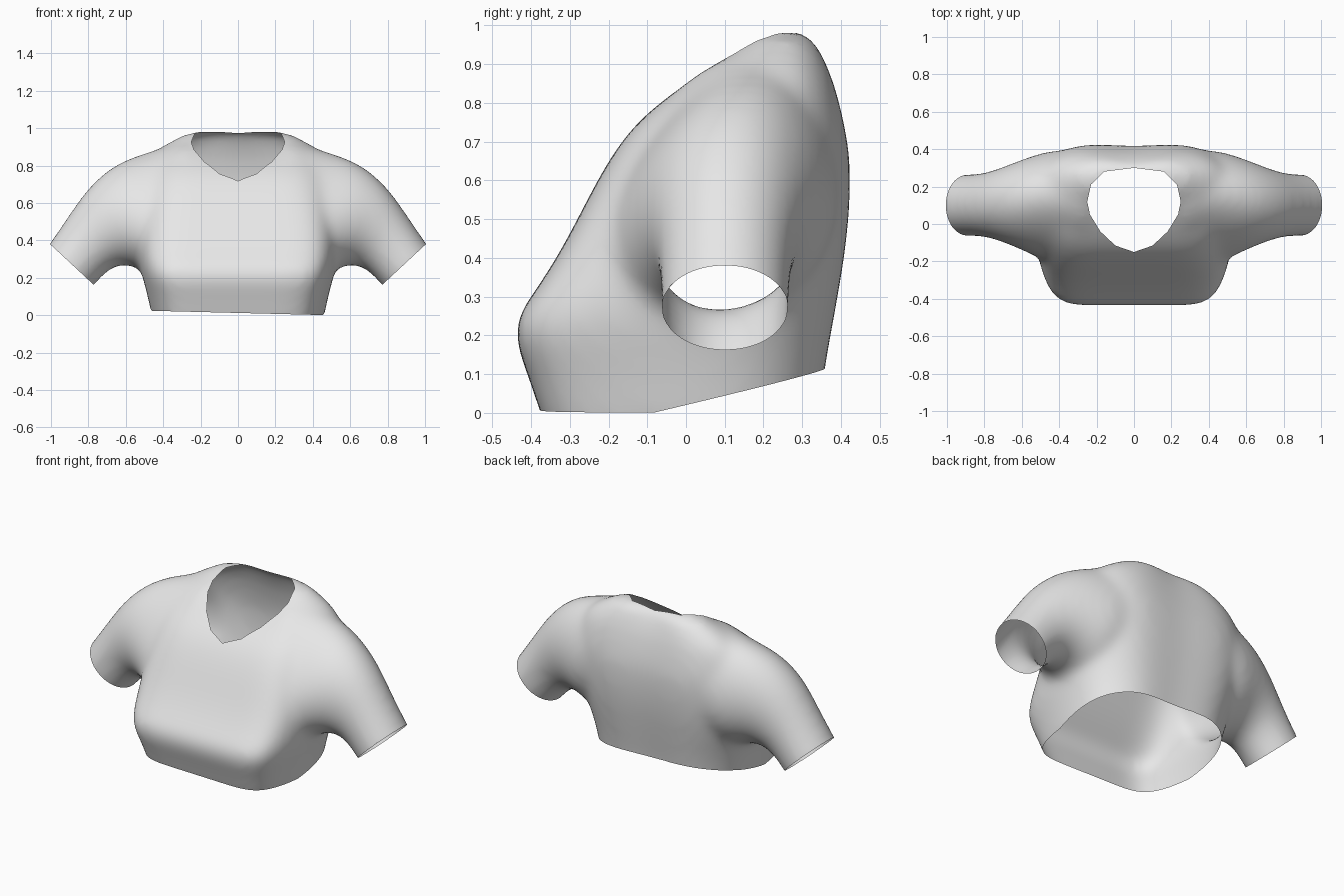
import bpy, bmesh, math
from mathutils import Vector

cube = bpy.data.objects.get("Cube")
if cube:
    bpy.data.objects.remove(cube)


def loft(bm, rings):
    """Skin a list of equal rings into a closed solid."""
    loops = [[bm.verts.new(p) for p in ring] for ring in rings]
    for a, b in zip(loops, loops[1:]):
        for i in range(len(a)):
            j = (i + 1) % len(a)
            bm.faces.new((a[i], a[j], b[j], b[i]))
    bm.faces.new(loops[0][::-1])
    bm.faces.new(loops[-1])


def torso_ring(z, front, back, width, corner):
    """Flat front with soft corners, rounded back with a shallow spine."""
    mid = front + 0.58 * (back - front)
    half = [(corner * 0.5, front), (corner, front),
            (0.3 * corner + 0.7 * width, front + 0.4 * (mid - front)),
            (width, mid),
            (width * 0.9, back - 0.33 * (back - mid)),
            (width * 0.5, back + 0.02)]
    pts = [(0, front)] + half + [(0, back - 0.02)]
    pts += [(-x, y) for x, y in reversed(half)]
    return [(x, y, z) for x, y in pts]


def sleeve_ring(side, top, bottom, y0, y1, lean, n=16):
    """Ellipse spanning top to bottom in x-z and y0 to y1, its front leaning back."""
    top, bottom = Vector(top), Vector(bottom)
    middle, half = (top + bottom) / 2, (top - bottom) / 2
    ring = []
    for i in range(n):
        a = 2 * math.pi * i / n
        p = middle + half * math.cos(a)
        y = (y0 + y1) / 2 + (y1 - y0) / 2 * math.sin(a)
        y += lean * (p.y - middle.y) * (1 - math.sin(a)) / 2
        ring.append((side * p.x, y, p.y))
    return ring


# Torso: height, front, back, half width, half width of the front corners
torso = [(-0.14, -0.33, 0.33, 0.44, 0.36), (0.0, -0.375, 0.345, 0.475, 0.37),
         (0.12, -0.415, 0.36, 0.5, 0.4), (0.225, -0.458, 0.38, 0.53, 0.43),
         (0.31, -0.39, 0.395, 0.55, 0.44), (0.43, -0.315, 0.415, 0.57, 0.44),
         (0.55, -0.255, 0.425, 0.58, 0.42), (0.67, -0.19, 0.425, 0.58, 0.39),
         (0.76, -0.12, 0.405, 0.56, 0.36), (0.84, -0.015, 0.385, 0.51, 0.34),
         (0.9, 0.075, 0.36, 0.43, 0.3), (0.95, 0.15, 0.335, 0.33, 0.24),
         (0.99, 0.2, 0.305, 0.26, 0.2)]

# Sleeves: top (x, z), bottom (x, z), front, back, lean
sleeve = [((0.2, 0.96), (0.2, 0.36), -0.19, 0.39, 0.42),
          ((0.32, 0.93), (0.34, 0.26), -0.2, 0.405, 0.45),
          ((0.47, 0.885), (0.45, 0.19), -0.19, 0.4, 0.42),
          ((0.64, 0.83), (0.535, 0.25), -0.15, 0.355, 0.25),
          ((0.79, 0.71), (0.62, 0.27), -0.1, 0.305, 0.08),
          ((0.9, 0.55), (0.69, 0.24), -0.07, 0.275, 0),
          ((1.01, 0.385), (0.77, 0.155), -0.07, 0.27, 0),
          ((1.1, 0.27), (0.86, 0.04), -0.07, 0.27, 0)]

bm = bmesh.new()
loft(bm, [torso_ring(*r) for r in torso])
for side in (1, -1):
    loft(bm, [sleeve_ring(side, *r) for r in sleeve])
bmesh.ops.recalc_face_normals(bm, faces=bm.faces[:])
mesh = bpy.data.meshes.new("shirt")
bm.to_mesh(mesh)
bm.free()
shirt = bpy.data.objects.new("shirt", mesh)
bpy.context.collection.objects.link(shirt)

# Round the parts, fuse them and soften the joins
rounding = shirt.modifiers.new("rounding", 'SUBSURF')
rounding.levels = 2
fuse = shirt.modifiers.new("fuse", 'REMESH')
fuse.mode = 'VOXEL'
fuse.voxel_size = 0.02
soften = shirt.modifiers.new("soften", 'SMOOTH')
soften.factor = 0.5
soften.iterations = 26
evaluated = shirt.evaluated_get(bpy.context.evaluated_depsgraph_get())
bm = bmesh.new()
bm.from_mesh(evaluated.to_mesh())
evaluated.to_mesh_clear()
shirt.modifiers.clear()


def cut(point, normal, keep_all=False, where=lambda c: True):
    """Slice along a plane, dropping the outer side unless told otherwise."""
    faces = [f for f in bm.faces if where(f.calc_center_median())]
    geom = faces + list({e for f in faces for e in f.edges}) \
        + list({v for f in faces for v in f.verts})
    bmesh.ops.bisect_plane(bm, geom=geom, dist=0.0005, plane_co=point,
                           plane_no=normal, clear_outer=not keep_all)


# Hem: nearly level in front, rising toward the back
cut((0, 0, 0.012), (-0.025, 0, -1))
cut((0, -0.1, 0.008), (-0.025, 0.24, -1))

# Cuffs
for side in (1, -1):
    cut((side * 0.887, 0, 0.27), (side * 0.68, 0, -0.73))

# Neck opening: pointed in front, round behind
half = [(0.1, -0.115), (0.18, -0.04), (0.235, 0.05), (0.25, 0.12),
        (0.23, 0.21), (0.16, 0.28)]
outline = [(0, -0.15)] + half + [(0, 0.3)] + [(-x, y) for x, y in reversed(half)]
planes = []
for i, (x, y) in enumerate(outline):
    nx, ny = outline[(i + 1) % len(outline)]
    planes.append((Vector((x, y, 0)), Vector((ny - y, x - nx, 0)).normalized()))


def near_neck(c):
    return c.z > 0.6 and abs(c.x) < 0.32 and -0.25 < c.y < 0.36


for point, normal in planes:
    cut(point, normal, True, near_neck)
hole = []
for f in bm.faces:
    c = f.calc_center_median()
    if c.z > 0.6 and all((c - p).dot(n) < 0 for p, n in planes):
        hole.append(f)
bmesh.ops.delete(bm, geom=hole, context='FACES')
bmesh.ops.remove_doubles(bm, verts=bm.verts[:], dist=0.002)
for f in bm.faces:
    f.smooth = True
bm.to_mesh(mesh)
bm.free()

# Cloth colour
cloth = bpy.data.materials.new("light_grey_cloth")
cloth.use_nodes = True
colour = (0.8, 0.8, 0.8, 1)
cloth.diffuse_color = colour
cloth.node_tree.nodes["Principled BSDF"].inputs["Base Color"].default_value = colour
mesh.materials.clear()
mesh.materials.append(cloth)
